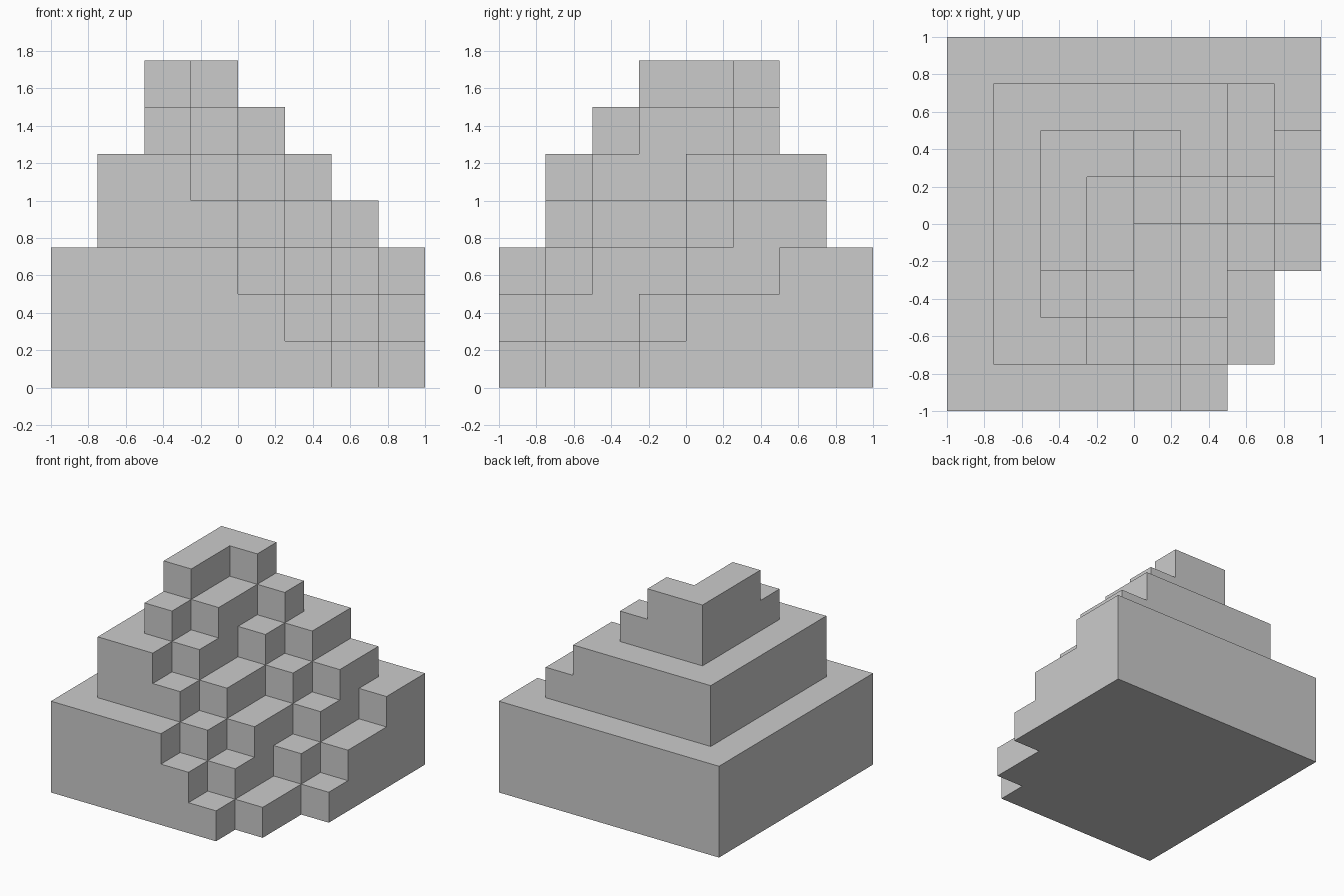
import bpy, bmesh, math
from mathutils import Vector

if "Cube" in bpy.data.objects:
    bpy.data.objects.remove(bpy.data.objects["Cube"])

CELL = 0.25
N = 8

# Three square tiers, (layers, inset in cells), stacked from the ground up
TIERS = [(3, 0), (2, 1), (2, 2)]
INSETS = [inset for layers, inset in TIERS for _ in range(layers)]


def filled(i, j, k):
    """True where a block exists: inside its tier and behind the sloping corner cut."""
    if not 0 <= k < len(INSETS):
        return False
    a = INSETS[k]
    if not (a <= i < N - a and a <= j < N - a):
        return False
    return i < math.floor(6.6 + 0.6 * j - 0.86 * k)


def add_face(bm, cell, axis, sign):
    """One outward square on the given side of a block."""
    u, v = (axis + 1) % 3, (axis + 2) % 3
    corners = [(0, 0), (1, 0), (1, 1), (0, 1)]
    if sign < 0:
        corners.reverse()
    verts = []
    for cu, cv in corners:
        p = Vector(cell)
        p[axis] += 1 if sign > 0 else 0
        p[u] += cu
        p[v] += cv
        verts.append(bm.verts.new((p - Vector((N / 2, N / 2, 0))) * CELL))
    bm.faces.new(verts)


# Outer skin of the stepped pyramid
bm = bmesh.new()
for k in range(len(INSETS)):
    for j in range(N):
        for i in range(N):
            if not filled(i, j, k):
                continue
            for axis in range(3):
                for sign in (-1, 1):
                    other = [i, j, k]
                    other[axis] += sign
                    if not filled(*other):
                        add_face(bm, (i, j, k), axis, sign)

# Weld the squares and merge the flat areas
bmesh.ops.remove_doubles(bm, verts=bm.verts[:], dist=0.001)
bmesh.ops.dissolve_limit(bm, angle_limit=0.01, verts=bm.verts[:], edges=bm.edges[:])

mesh = bpy.data.meshes.new("stepped_pyramid")
bm.to_mesh(mesh)
bm.free()
bpy.context.collection.objects.link(bpy.data.objects.new("stepped_pyramid", mesh))
